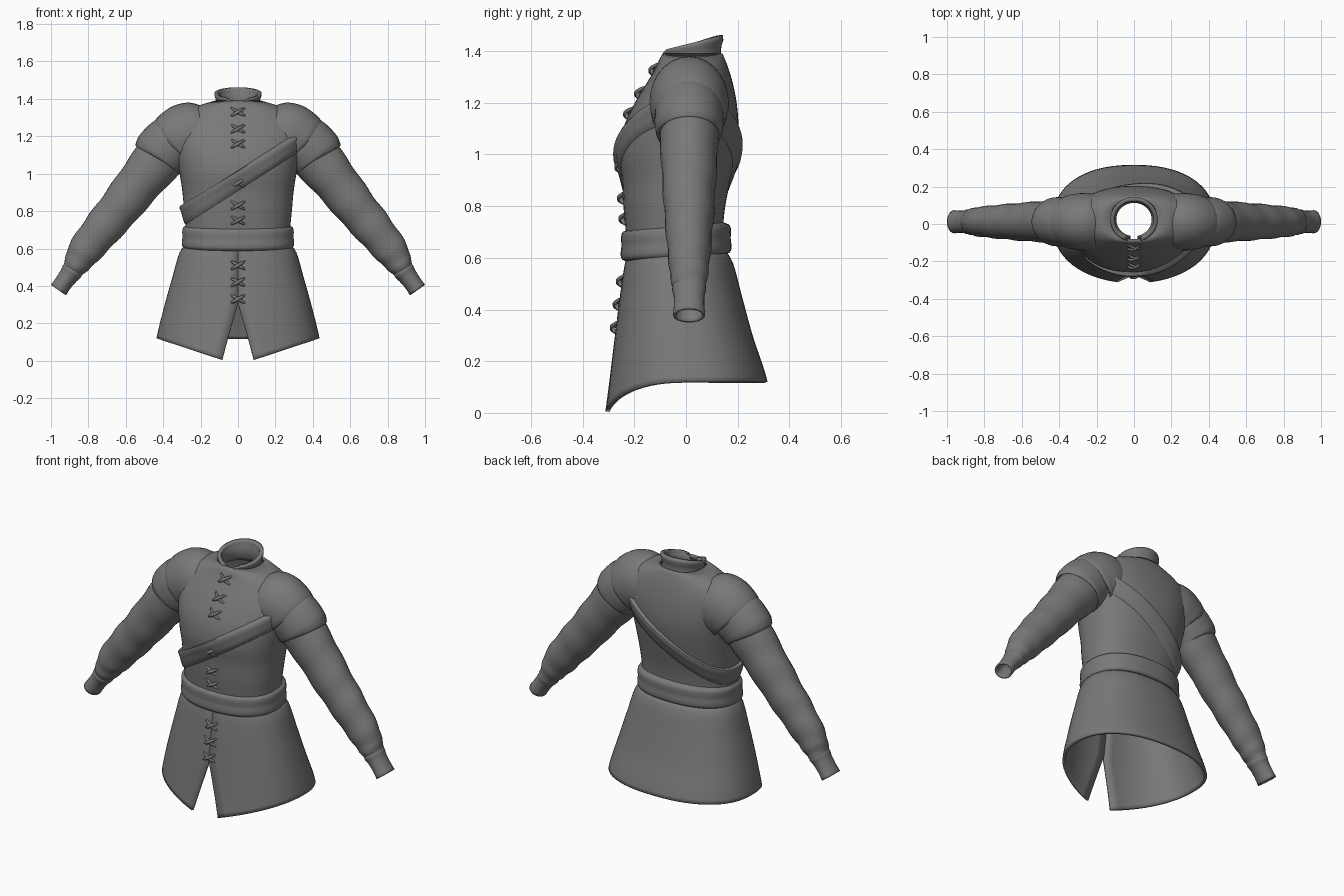
import bpy, bmesh, math
from mathutils import Vector

if "Cube" in bpy.data.objects:
    bpy.data.objects.remove(bpy.data.objects["Cube"])

cloth = bpy.data.materials.new("grey_cloth")
cloth.diffuse_color = (0.19, 0.19, 0.19, 1)
cloth.use_nodes = True
cloth.node_tree.nodes["Principled BSDF"].inputs["Base Color"].default_value = cloth.diffuse_color


def sample(table, t):
    """Smooth interpolation of rows (key, values...) with ascending keys."""
    t = min(max(t, table[0][0]), table[-1][0])
    n = len(table)
    i = max(k for k in range(n - 1) if table[k][0] <= t)
    a, b = table[i], table[i + 1]
    p, q = table[max(i - 1, 0)], table[min(i + 2, n - 1)]
    h = b[0] - a[0]
    s = (t - a[0]) / h
    out = []
    for k in range(1, len(a)):
        m0 = (b[k] - p[k]) / (b[0] - p[0]) * h
        m1 = (q[k] - a[k]) / (q[0] - a[0]) * h
        out.append((2*s**3 - 3*s*s + 1) * a[k] + (s**3 - 2*s*s + s) * m0
                   + (3*s*s - 2*s**3) * b[k] + (s**3 - s*s) * m1)
    return out


def section(table, ang, z, off=0.0, power=2.3):
    """Point on a body section; angle 0 is the middle of the front."""
    w, yf, yb = sample(table, z)
    e = 2 / power
    s, c = math.sin(ang), -math.cos(ang)
    x = math.copysign(abs(s) ** e, s) * (w + off)
    y = math.copysign(abs(c) ** e, c) * ((yb - yf) / 2 + off)
    return Vector((x, (yf + yb) / 2 + y, z))


def grid(name, rows, closed=True, thick=0.0, angle=50):
    """Skin a list of point rows into a smooth surface."""
    bm = bmesh.new()
    vs = [[bm.verts.new(p) for p in r] for r in rows]
    n = len(rows[0])
    for a, b in zip(vs, vs[1:]):
        for j in range(n if closed else n - 1):
            k = (j + 1) % n
            bm.faces.new((a[j], a[k], b[k], b[j]))
    bmesh.ops.recalc_face_normals(bm, faces=bm.faces)
    me = bpy.data.meshes.new(name)
    bm.to_mesh(me)
    bm.free()
    me.materials.append(cloth)
    ob = bpy.data.objects.new(name, me)
    bpy.context.collection.objects.link(ob)
    if thick:
        m = ob.modifiers.new("thickness", 'SOLIDIFY')
        m.thickness, m.offset = thick, -1
    bpy.ops.object.select_all(action='DESELECT')
    ob.select_set(True)
    bpy.context.view_layer.objects.active = ob
    bpy.ops.object.shade_smooth_by_angle(angle=math.radians(angle))
    return ob


N = 56
TAU = math.tau

# torso: z, half width, front y, back y
TORSO = [(0.60, .275, -.225, .155), (0.72, .280, -.235, .145), (0.80, .288, -.242, .152),
         (0.90, .297, -.247, .172), (1.00, .312, -.258, .192), (1.10, .330, -.243, .203),
         (1.20, .345, -.198, .196), (1.28, .325, -.150, .180), (1.34, .265, -.115, .162),
         (1.37, .195, -.103, .150), (1.39, .125, -.090, .142)]
rows = []
for i in range(41):
    z = 0.60 + 0.79 * i / 40
    rows.append([section(TORSO, TAU * j / N, z) for j in range(N)])
grid("torso", rows, thick=0.012)

# collar, open at the front and higher at the back
rows = []
for i in range(7):
    t = i / 6
    row = []
    for j in range(41):
        gap = 0.16 + 0.16 * t
        a = gap + (TAU - 2 * gap) * j / 40
        y = -math.cos(a)
        top = 1.432 + 0.03 * y
        if y < -0.85:
            top -= 0.10 * (-0.85 - y)
        r = 0.130 - 0.012 * math.sin(math.pi * min(t * 1.2, 1)) - 0.004 * t
        row.append(Vector((math.sin(a) * r, 0.024 + y * r * 0.95, 1.345 + (top - 1.345) * t)))
    rows.append(row)
grid("collar", rows, closed=False, thick=0.022)

# skirt, flared with a front slit and a dipping front hem
SKIRT = [(0.00, .447, -.316, .330), (0.12, .436, -.298, .316), (0.30, .392, -.275, .258),
         (0.45, .350, -.256, .217), (0.58, .312, -.236, .182), (0.62, .285, -.222, .160)]
rows = []
for i in range(25):
    t = i / 24
    row = []
    for j in range(N + 1):
        u = j / N
        gap = 0.0005 + 0.15 * max(0, (t - 0.52) / 0.48)
        a = gap + (TAU - 2 * gap) * u
        x = abs(section(SKIRT, a, 0.12).x)
        hem = 0.120 if math.cos(a) < 0 else 0.005 + 0.115 * max(0, x - 0.08) / 0.356
        row.append(section(SKIRT, a, 0.62 + (hem - 0.62) * t))
    rows.append(row)
grid("skirt", rows, closed=False, thick=0.016)

# belt, a rounded band sitting slightly lower at the front
BELT = [(0.0, .270), (0.08, .294), (0.25, .300), (0.5, .297), (0.75, .298), (0.92, .292), (1.0, .268)]
rows = []
for i in range(15):
    w = sample(BELT, i / 14)[0]
    row = []
    for j in range(N):
        a = TAU * j / N
        p = section([(0, w, -(w - .047), w - .124), (2, w, -(w - .047), w - .124)], a, 1)
        p.z = 0.597 + 0.127 * i / 14 - 0.014 * math.cos(a)
        row.append(p)
    rows.append(row)
grid("belt", rows)

# sash, a diagonal raised band following the torso
rows = []
for d, off in ((-.075, -.008), (-.062, .006), (-.03, .012), (0, .016),
               (.025, .024), (.036, .020), (.042, -.008)):
    row = []
    for j in range(80):
        a = TAU * j / 80
        z = 1.0
        for _ in range(12):
            z = 0.5 * z + 0.5 * (0.785 + d + 0.64 * (section(TORSO, a, z).x + 0.30))
        row.append(section(TORSO, a, z, off))
    rows.append(row)
grid("sash", rows)


def limb(name, path, side, steps, thick=0.0, wobble=0.0):
    """Oval tube along a path of (x, z, radius, depth radius)."""
    table = [(k, *p) for k, p in enumerate(path)]
    last = len(path) - 1
    rows = []
    for i in range(steps + 1):
        t = last * i / steps
        x, z, r, d = sample(table, t)
        x0, z0 = sample(table, t - 0.05)[:2]
        x1, z1 = sample(table, t + 0.05)[:2]
        tan = Vector((x1 - x0, z1 - z0)).normalized()
        row = []
        for j in range(28):
            a = TAU * j / 28
            f = 1 + wobble * math.sin(t * 5.5 + 1.5 * math.sin(a)) * min(1, t / 3)
            u = math.cos(a) * r * f
            row.append(Vector((side * (x - tan.y * u), 0.012 + math.sin(a) * d * f, z + tan.x * u)))
        rows.append(row)
    grid(name, rows, thick=thick)


SLEEVE = [(.30, 1.20, .130, .115), (.42, 1.08, .134, .115), (.52, .96, .121, .108),
          (.63, .82, .111, .099), (.73, .70, .102, .090), (.818, .59, .090, .080),
          (.862, .52, .070, .071), (.888, .478, .054, .062)]
CUFF = [(.875, .497, .052, .058), (.888, .478, .058, .066), (.905, .455, .052, .060),
        (.932, .418, .048, .059), (.96, .378, .049, .062)]
PUFF = [(.30, 1.20, .130, .120), (.35, 1.165, .152, .132), (.395, 1.125, .153, .133),
        (.425, 1.09, .147, .128), (.432, 1.08, .128, .110)]
CAP = [(.15, 1.225, .125, .120), (.20, 1.215, .165, .146), (.26, 1.20, .182, .154),
       (.305, 1.178, .178, .150), (.342, 1.148, .165, .141), (.350, 1.14, .142, .120)]
for side, label in ((-1, "right"), (1, "left")):
    limb(label + "_sleeve", SLEEVE, side, 48, wobble=0.025)
    limb(label + "_cuff", CUFF, side, 14, thick=0.010)
    limb(label + "_sleeve_puff", PUFF, side, 16)
    limb(label + "_shoulder_cap", CAP, side, 20)


# crossed laces down the front
def lace(name, z, table, sx, lift):
    rows = []
    for i in range(9):
        t = i / 4 - 1
        zz = z + 0.022 * t * sx
        base = section(table, 0, zz)
        bulge = lift * (1 - t * t) - 0.004
        c = Vector((0.038 * t, base.y - bulge, zz))
        r = 0.009 * (1 - 0.5 * t * t)
        rows.append([c + Vector((-0.4 * sx * math.cos(a) * r, math.sin(a) * r, math.cos(a) * r))
                     for a in (TAU * k / 6 for k in range(6))])
    grid(name, rows, angle=80)


for k, z in enumerate((1.33, 1.24, 1.16, 0.95, 0.83, 0.75, 0.51, 0.42, 0.33)):
    table = TORSO if z > 0.6 else SKIRT
    lace(f"lace_{k}_rising", z, table, 1, 0.020)
    lace(f"lace_{k}_falling", z, table, -1, 0.013)
